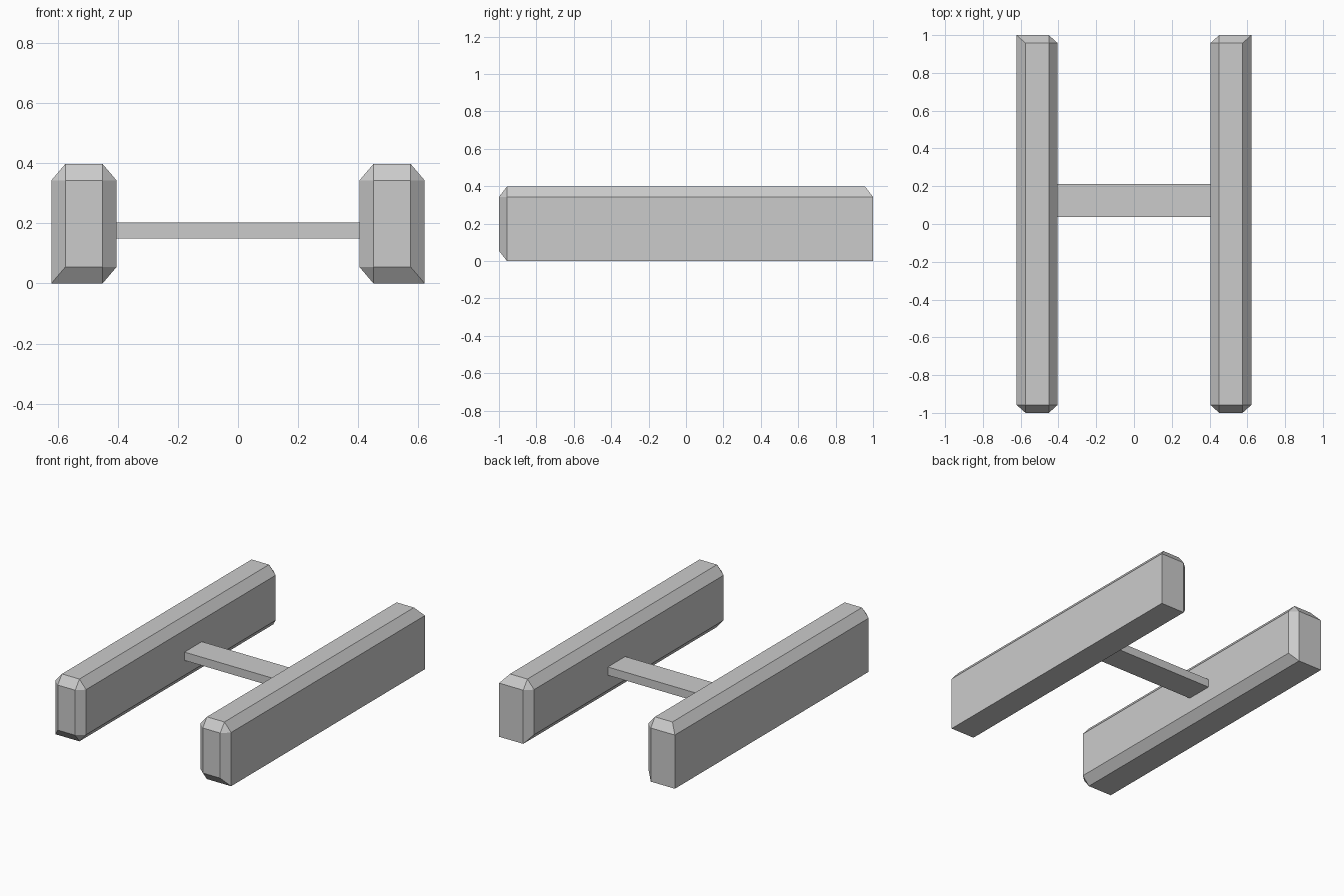
import bpy, bmesh
from mathutils import Matrix, Vector

if "Cube" in bpy.data.objects:
    bpy.data.objects.remove(bpy.data.objects["Cube"])

HEIGHT, OUTER, INNER = 0.398, 0.6215, 0.404
CHAMFER = Vector((0.047, 0.0425, 0.055))   # chamfer size along x, y, z


def box(bm, lo, hi):
    lo, hi = Vector(lo), Vector(hi)
    m = Matrix.Translation((lo + hi) / 2) @ Matrix.Diagonal((*(hi - lo), 1))
    bmesh.ops.create_cube(bm, size=1, matrix=m)


def finish(bm, name):
    bmesh.ops.recalc_face_normals(bm, faces=bm.faces)
    mesh = bpy.data.meshes.new(name)
    bm.to_mesh(mesh)
    bm.free()
    obj = bpy.data.objects.new(name, mesh)
    bpy.context.collection.objects.link(obj)


def side_rail(name, side):
    bm = bmesh.new()
    box(bm, (INNER, -1, 0), (OUTER, 1, HEIGHT))
    # Chamfer every edge except the three at the outer, back, bottom corner
    corner = max(bm.verts, key=lambda v: v.co.x + v.co.y - v.co.z)
    edges = [e for e in bm.edges if corner not in e.verts]
    # Bevel by one unit in stretched space so the chamfer differs per axis
    for v in bm.verts:
        v.co = Vector(c / b for c, b in zip(v.co, CHAMFER))
    bmesh.ops.bevel(bm, geom=edges, offset=1, offset_type='OFFSET',
                    segments=1, profile=0.5, affect='EDGES')
    for v in bm.verts:
        v.co = Vector(c * b for c, b in zip(v.co, CHAMFER))
        v.co.x *= side
    finish(bm, name)


# Mirrored pair of long rails
side_rail("right_rail", 1)
side_rail("left_rail", -1)

# Flat bar joining the rails
bm = bmesh.new()
box(bm, (-INNER, 0.037, 0.15), (INNER, 0.212, 0.203))
finish(bm, "cross_bar")
